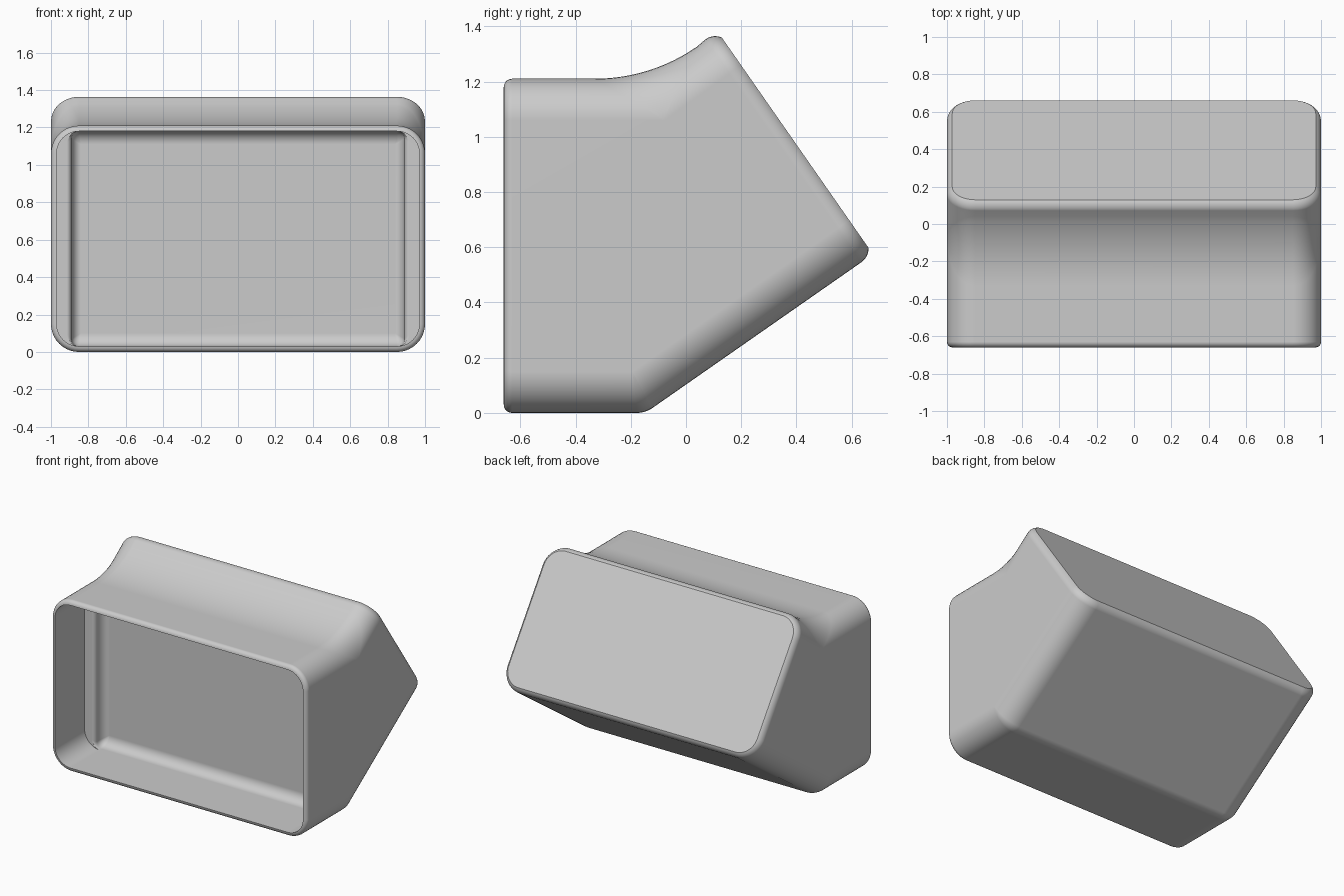
import bpy, bmesh
from math import sin, cos, tan, pi, radians
from mathutils import Vector

cube = bpy.data.objects.get("Cube")
if cube:
    bpy.data.objects.remove(cube, do_unlink=True)

grey = bpy.data.materials.new("light_grey")
grey.use_nodes = True
color = (0.6, 0.6, 0.6, 1)
grey.diffuse_color = color
grey.node_tree.nodes["Principled BSDF"].inputs["Base Color"].default_value = color

bm = bmesh.new()
STEPS = 10           # segments per rounded corner
BEND = radians(34.9)  # tilt of the rear section
CORNER, RIM = 0.15, 0.03
HEIGHT, FRONT, LEDGE, BACK = 1.21, -0.66, -0.33, -0.235
CENTRE = 1 - CORNER  # x of the corner centres


def corner_angles():
    """Side sign, top flag and angle of every point around a section."""
    for k, (side, high) in enumerate([(1, 1), (-1, 1), (-1, 0), (1, 0)]):
        for i in range(STEPS + 1):
            yield side, high, (k + i / STEPS) * pi / 2


def ring(bottom, top, half_width, radius):
    """Rounded rectangle spanning bottom to top, both (y, z) points."""
    b, t = Vector(bottom), Vector(top)
    u, length = (t - b).normalized(), (t - b).length
    verts = []
    for side, high, a in corner_angles():
        s = (length - radius if high else radius) + radius * sin(a)
        p = b + u * s
        x = side * (half_width - radius) + radius * cos(a)
        verts.append(bm.verts.new((x, p.x, p.y)))
    return verts


def upright(y, inset, half_width, radius):
    return ring((y, inset), (y, HEIGHT - inset), half_width, radius)


def bend_ring(turn):
    """Section through the bend; its blend fades out towards the sides."""
    verts = []
    for side, high, a in corner_angles():
        depth = CORNER * (1 - abs(sin(a)))
        shift = depth * tan(BEND / 2)
        if high:
            kink, z, blend = -0.127 + shift, HEIGHT - depth, 0.65
        else:
            kink, z, blend = -0.147 - shift, depth, 0.1
        blend *= abs(sin(a))
        y = kink + blend * (sin(turn) - tan(BEND / 2))
        z += blend * (1 - cos(turn))
        verts.append(bm.verts.new((side * CENTRE + CORNER * cos(a), y, z)))
    return verts


rings = []

# Recess floor with a curved edge, built from the inside out
for i in range(7):
    a = i / 6 * pi / 2
    inset = 1 - sin(a)
    rings.append(upright(BACK - 0.065 * (1 - cos(a)), RIM + 0.07 * inset,
                         0.89 - 0.05 * inset, 0.04 * sin(a)))

# Side ledges easing into the recess floor
for i in range(6):
    a = i / 5 * pi / 2
    half_width = 0.89 + 0.025 * (1 - cos(a))
    rings.append(upright(-0.3 + (LEDGE + 0.3) * sin(a), RIM,
                         half_width, half_width - CENTRE))

# Straight recess walls
for y in (LEDGE, FRONT):
    rings.append(upright(y, RIM, 1 - RIM, CORNER - RIM))

# Rounded front rim
for i in range(1, 6):
    a = i / 5 * pi / 2
    d = RIM * (1 - sin(a))
    rings.append(upright(FRONT + RIM * (1 - cos(a)), d, 1 - d, CORNER - d))

# Outer shell bending upwards
for i in range(13):
    rings.append(bend_ring(BEND * i / 12))

# Rounded edge of the slanted rear face, stopping at a crisp outline
along = Vector((cos(BEND), sin(BEND)))
across = Vector((-sin(BEND), cos(BEND)))
EDGE, SWEEP = 0.06, radians(58)
for i in range(7):
    a = SWEEP * i / 6
    d = EDGE * (1 - cos(a))
    centre = along * (0.884 - EDGE * (sin(SWEEP) - sin(a)))
    rings.append(ring(centre + across * (0.084 + d), centre + across * (1.069 - d),
                      1 - d, CORNER - d))

# Skin the rings and close both ends
for r0, r1 in zip(rings, rings[1:]):
    n = len(r0)
    for i in range(n):
        j = (i + 1) % n
        bm.faces.new((r0[i], r0[j], r1[j], r1[i]))
bm.faces.new(rings[0])
bm.faces.new(rings[-1])
bmesh.ops.remove_doubles(bm, verts=bm.verts[:], dist=0.0001)
bmesh.ops.recalc_face_normals(bm, faces=bm.faces[:])

mesh = bpy.data.meshes.new("angled_housing")
bm.to_mesh(mesh)
bm.free()
mesh.materials.append(grey)
housing = bpy.data.objects.new("angled_housing", mesh)
bpy.context.collection.objects.link(housing)

# Smooth shading with flat large faces and a sharp rear outline
bpy.ops.object.select_all(action='DESELECT')
housing.select_set(True)
bpy.context.view_layer.objects.active = housing
bpy.ops.object.shade_smooth_by_angle(angle=radians(25))
normals = housing.modifiers.new("weighted_normals", 'WEIGHTED_NORMAL')
normals.keep_sharp = True
